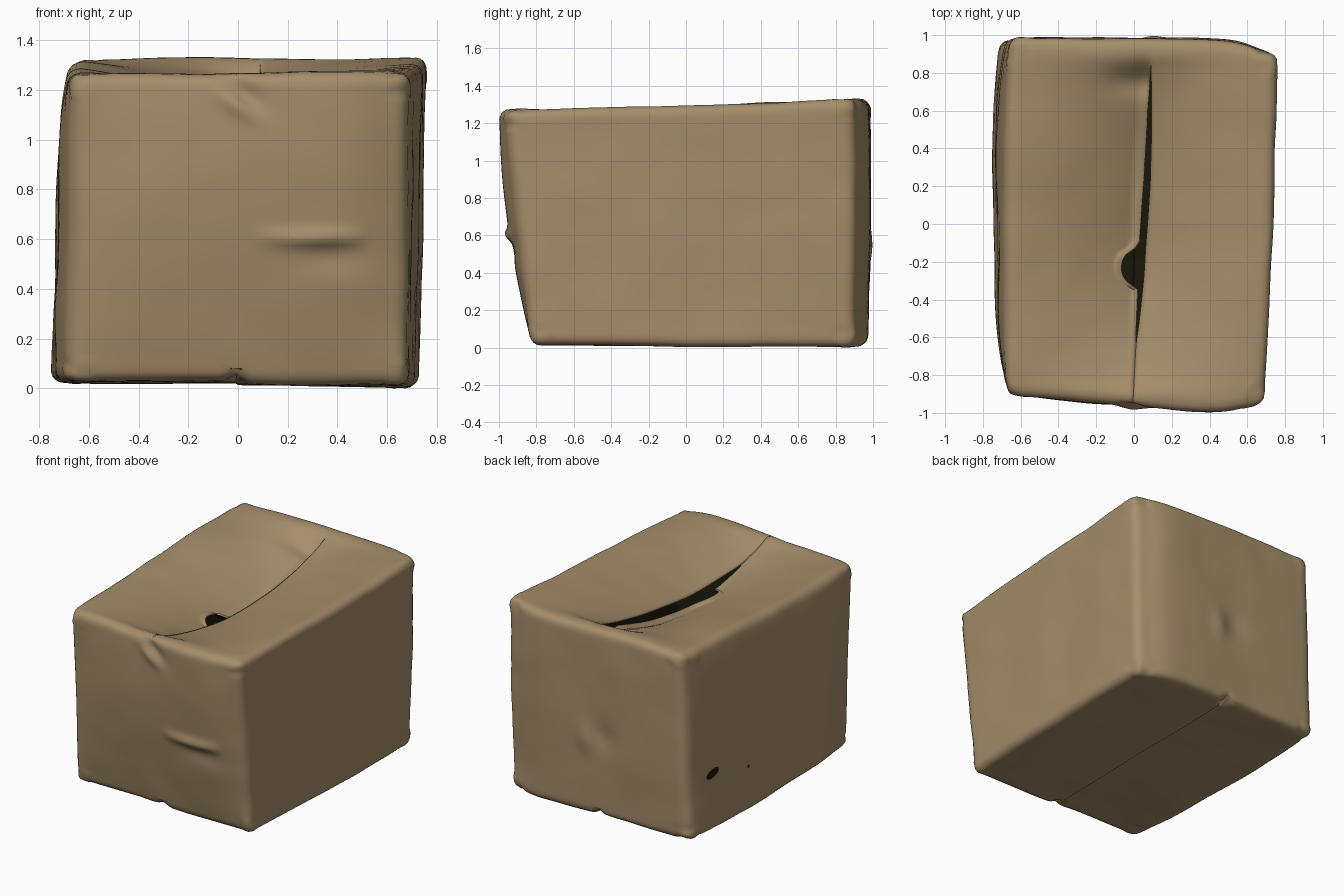
import bpy
import bmesh
import math
from mathutils import Vector, noise

cube = bpy.data.objects.get("Cube")
if cube:
    bpy.data.objects.remove(cube, do_unlink=True)


def make_material(name, colour):
    mat = bpy.data.materials.new(name)
    mat.use_nodes = True
    mat.diffuse_color = (*colour, 1)
    bsdf = mat.node_tree.nodes["Principled BSDF"]
    bsdf.inputs["Base Color"].default_value = (*colour, 1)
    bsdf.inputs["Roughness"].default_value = 0.9
    return mat


cardboard = make_material("brown cardboard", (0.375, 0.268, 0.145))
interior = make_material("dark interior", (0.010, 0.009, 0.003))

SIZE = Vector((0.70, 0.95, 0.64))
ROUND = 0.05

# Slumped corner positions, keyed by the sign of each axis
CORNERS = {
    (-1, -1, -1): (-0.68, -0.81, 0.03), (1, -1, -1): (0.68, -0.82, 0.02),
    (-1, 1, -1): (-0.695, 0.97, 0.03), (1, 1, -1): (0.72, 0.97, 0.01),
    (-1, -1, 1): (-0.665, -0.91, 1.265), (1, -1, 1): (0.68, -1.02, 1.28),
    (-1, 1, 1): (-0.65, 0.985, 1.335), (1, 1, 1): (0.76, 0.97, 1.33),
}

# Punctures in one side wall: y, z, half length, half height
PUNCTURES = [(0.735, 0.43, 0.06, 0.03), (0.36, 0.34, 0.012, 0.012)]


def bell(a, b=0):
    return math.exp(-a * a - b * b)


def window(value, low, high, power=1):
    t = (value - low) / (high - low)
    return math.sin(math.pi * t) ** power if 0 < t < 1 else 0


def rounded(c):
    """Round the edges of the unit cube and return unit coordinates."""
    q = Vector(c[i] * SIZE[i] for i in range(3))
    core = Vector(max(-SIZE[i] + ROUND, min(SIZE[i] - ROUND, q[i])) for i in range(3))
    q = core + (q - core).normalized() * ROUND
    return Vector(q[i] / SIZE[i] for i in range(3))


def slump(c):
    """Blend the eight corners so the box leans and its walls bow."""
    p = Vector()
    for signs, corner in CORNERS.items():
        weight = math.prod((1 + s * a) / 2 for s, a in zip(signs, c))
        p += weight * Vector(corner)
    p.x += 0.058 * min(c.x, 0) * (1 - c.y ** 4) * (1 - 0.7 * max(c.z, 0) ** 4)
    p.x += 0.015 * max(c.x, 0) * (1 - c.y ** 2)
    p.y += 0.05 * min(c.y, 0) * (1 - c.z ** 2) * (1 - c.x ** 4)
    p.y += 0.012 * max(c.y, 0) * (1 - c.z ** 2) * (1 - c.x ** 4)
    # End walls fall back towards one side's upright edges
    fold = bell((1 - c.x) / 0.22, (1 - abs(c.y)) / 0.25)
    p.y += fold * (-0.065 if c.y > 0 else 0.025 * (1 + c.z))
    return p


def flap_offset(p, side, top):
    """Sagging top flaps with a ragged slit; stepped bottom flaps."""
    near = max(0, 1 - abs(p.x) / 0.7)
    if not top:
        return Vector((0, 0, 0.008 * near ** 2 if side < 0 else 0))
    gap = 0.023 * window(p.y, -0.62, 0.80, 0.7) * side
    hole = 1 - ((p.y + 0.23) / 0.11) ** 2
    tear = 0.10 * math.sqrt(hole) * near ** 3 if side < 0 and hole > 0 else 0
    shift = (0.022 + 0.04 * p.y + gap) * near ** 3 - tear
    lean = max(0, near - tear / 0.7)
    sag = 0.17 * lean ** 1.6 * window(p.y, -0.88, 0.87, 0.7)
    if side < 0:
        sag += 0.055 * lean ** 3 * window(p.y, -0.70, 0.84, 0.8)
        sag += 0.045 * bell((p.x - 0.02) / 0.17, (p.y - 0.75) / 0.07)
    return Vector((shift, 0, -sag))


def front_dents(p):
    """Outward crease low on the right and a torn lip near the top."""
    out = 0.035 * window(p.x, 0.06, 0.52, 0.8) * (0.5 + p.x) * bell((p.z - 0.615) / 0.034)
    out -= 0.015 * bell((p.x - 0.38) / 0.13, (p.z - 0.54) / 0.07)
    along = (p.x - 0.01) * 0.8 - (p.z - 1.17) * 0.6
    across = (p.x - 0.01) * 0.6 + (p.z - 1.17) * 0.8
    out += 0.022 * bell(along / 0.09, (across + 0.03) / 0.035)
    out -= 0.024 * bell(along / 0.09, (across - 0.025) / 0.04)
    return Vector((0, -out, 0))


def back_dents(p):
    out = 0.014 * bell((p.x - 0.1) / 0.06, (p.z - 0.55) / 0.1)
    out -= 0.014 * bell((p.x + 0.05) / 0.09, (p.z - 0.6) / 0.1)
    return Vector((0, out, 0))


# Box body: one dense shell, slit along the top and bottom flap seams
bm = bmesh.new()
bmesh.ops.create_cube(bm, size=2)
bmesh.ops.subdivide_edges(bm, edges=bm.edges[:], cuts=59, use_grid_fill=True)
seam = [e for e in bm.edges
        if all(abs(v.co.x) < 1e-4 and abs(v.co.z) > 0.999
               and (v.co.z < 0 or v.co.y < 0.88) for v in e.verts)]
bmesh.ops.split_edges(bm, edges=seam)
bm.normal_update()

targets = []
for v in bm.verts:
    c = v.co.copy()
    middle = sum(f.calc_center_median().x for f in v.link_faces)
    side = -1 if middle < -1e-4 else 1
    p = slump(rounded(c))
    move = noise.noise_vector(p * 2.3) * 0.01 + noise.noise_vector(p * 5) * 0.003
    if abs(c.z) > 0.999:
        move += flap_offset(p, side, c.z > 0)
    if c.y < -0.999:
        move += front_dents(p)
    if c.y > 0.999:
        move += back_dents(p)
    # Notches where the bottom seam meets the end walls
    if c.z < -0.9 and abs(c.y) > 0.9:
        move.z += 0.025 * bell(p.x / 0.035)
    # Crushed corners
    if abs(c.x) > 0.85 and abs(c.y) > 0.85 and abs(c.z) > 0.85:
        move += noise.noise_vector(p * 12) * 0.012
    targets.append(p + move)
for v, p in zip(bm.verts, targets):
    v.co = p

# Punctures: refine the wall around each, then darken a small slanted oval
for y, z, length, height in PUNCTURES:
    patch = {e for f in bm.faces for e in f.edges
             if f.calc_center_median().x < -0.6
             and abs(f.calc_center_median().y - y) < length + 0.03
             and abs(f.calc_center_median().z - z) < height + 0.04}
    bmesh.ops.subdivide_edges(bm, edges=list(patch), cuts=4, use_grid_fill=True)
    for f in bm.faces:
        m = f.calc_center_median()
        dy, dz = m.y - y, m.z - z + 0.2 * (m.y - y)
        if m.x < -0.6 and (dy / length) ** 2 + (dz / height) ** 2 < 1:
            f.material_index = 1

# Rest on the ground
lowest = min(v.co.z for v in bm.verts)
bmesh.ops.translate(bm, verts=bm.verts[:], vec=(0, 0, -lowest))

mesh = bpy.data.meshes.new("cardboard_box")
bm.to_mesh(mesh)
bm.free()
mesh.materials.append(cardboard)
mesh.materials.append(interior)
box = bpy.data.objects.new("cardboard_box", mesh)
bpy.context.collection.objects.link(box)

bpy.ops.object.select_all(action='DESELECT')
box.select_set(True)
bpy.context.view_layer.objects.active = box
bpy.ops.object.shade_smooth_by_angle(angle=math.radians(50))

# Wall thickness with a dark inside
shell = box.modifiers.new("wall_thickness", 'SOLIDIFY')
shell.thickness = 0.012
shell.offset = -1
shell.material_offset = 1
shell.material_offset_rim = 0
